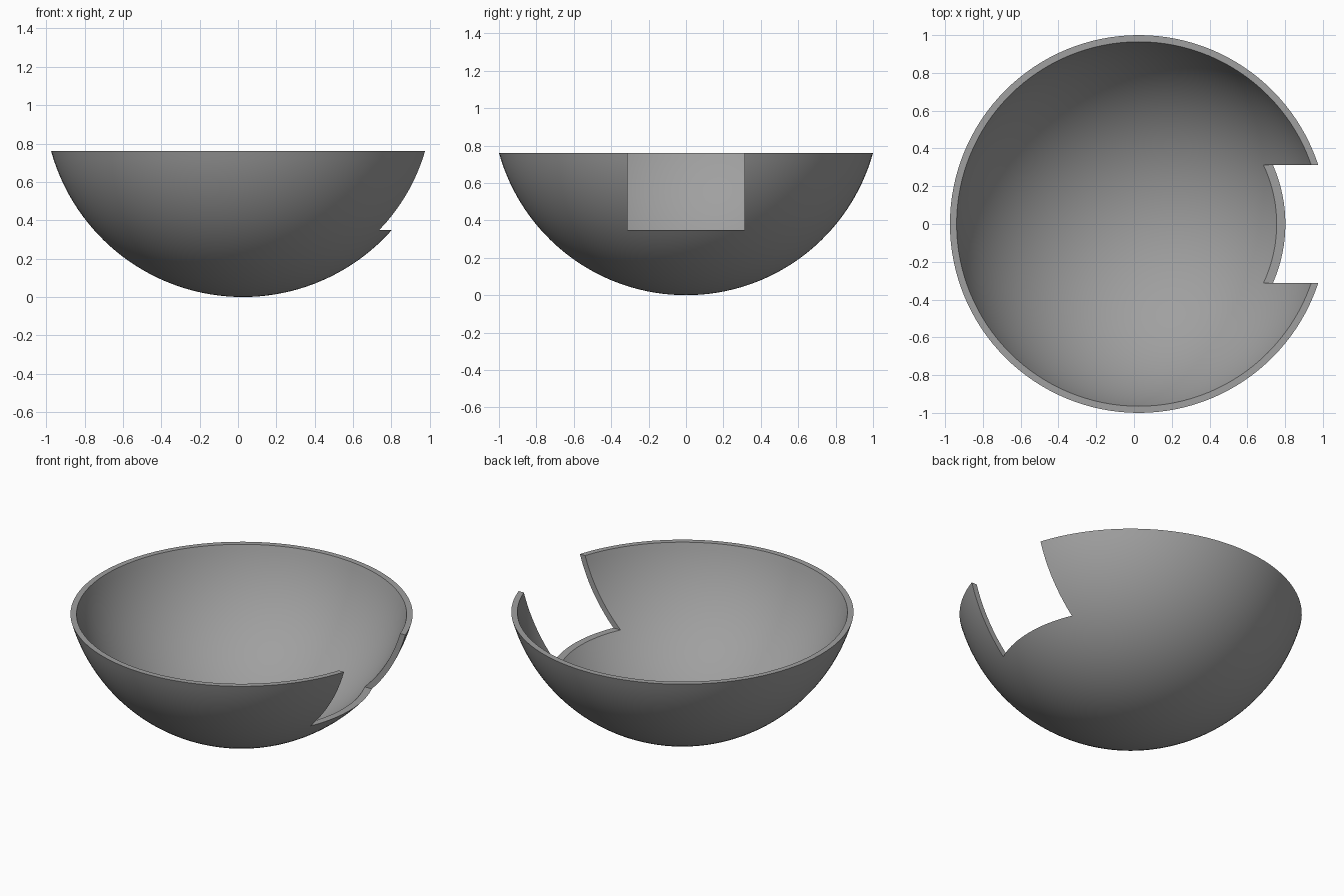
import bpy, bmesh, math

if "Cube" in bpy.data.objects:
    bpy.data.objects.remove(bpy.data.objects["Cube"])

CX = 0.0255                       # bowl axis, offset so the notched shape is centred
RIM_Z, RIM_R, WALL = 0.761, 1.0, 0.034
R_OUT = (RIM_R ** 2 + RIM_Z ** 2) / (2 * RIM_Z)   # sphere through base point and rim
R_IN = R_OUT - WALL
NOTCH_Z, NOTCH_HALF = 0.349, 0.312
RINGS, SIDES = 32, 128

grey = bpy.data.materials.new("grey")
grey.diffuse_color = (0.35, 0.35, 0.35, 1)
grey.use_nodes = True
grey.node_tree.nodes["Principled BSDF"].inputs["Base Color"].default_value = grey.diffuse_color


def arc(radius):
    """Profile points from the bottom of a sphere up to the rim height."""
    end = math.acos((R_OUT - RIM_Z) / radius)
    return [(radius * math.sin(end * i / RINGS), R_OUT - radius * math.cos(end * i / RINGS))
            for i in range(RINGS + 1)]


def make_object(name, bm):
    mesh = bpy.data.meshes.new(name)
    bm.to_mesh(mesh)
    bm.free()
    obj = bpy.data.objects.new(name, mesh)
    bpy.context.collection.objects.link(obj)
    return obj


# Bowl: outer arc, flat rim and inner arc turned about the vertical axis
bm = bmesh.new()
verts = [bm.verts.new((r, 0, z)) for r, z in arc(R_OUT) + arc(R_IN)[::-1]]
edges = [bm.edges.new(pair) for pair in zip(verts, verts[1:])]
bmesh.ops.spin(bm, geom=verts + edges, cent=(0, 0, 0), axis=(0, 0, 1),
               angle=2 * math.pi, steps=SIDES)
bmesh.ops.remove_doubles(bm, verts=bm.verts, dist=1e-4)
bmesh.ops.recalc_face_normals(bm, faces=bm.faces)
bmesh.ops.translate(bm, verts=bm.verts, vec=(CX, 0, 0))
bowl = make_object("bowl", bm)
bowl.data.materials.append(grey)

# Cutter: box that opens a rectangular notch in the right wall
bm = bmesh.new()
bmesh.ops.create_cube(bm, size=1)
bmesh.ops.scale(bm, verts=bm.verts, vec=(1, 2 * NOTCH_HALF, 1))
bmesh.ops.translate(bm, verts=bm.verts, vec=(0.9, 0, NOTCH_Z + 0.5))
cutter = make_object("notch_cutter", bm)
cutter.data.materials.append(grey)

cut = bowl.modifiers.new("notch", 'BOOLEAN')
cut.operation = 'DIFFERENCE'
cut.solver = 'EXACT'
cut.object = cutter
bpy.context.view_layer.objects.active = bowl
bowl.select_set(True)
bpy.ops.object.modifier_apply(modifier=cut.name)
bpy.data.objects.remove(cutter)

bpy.ops.object.shade_smooth_by_angle(angle=math.radians(30))
